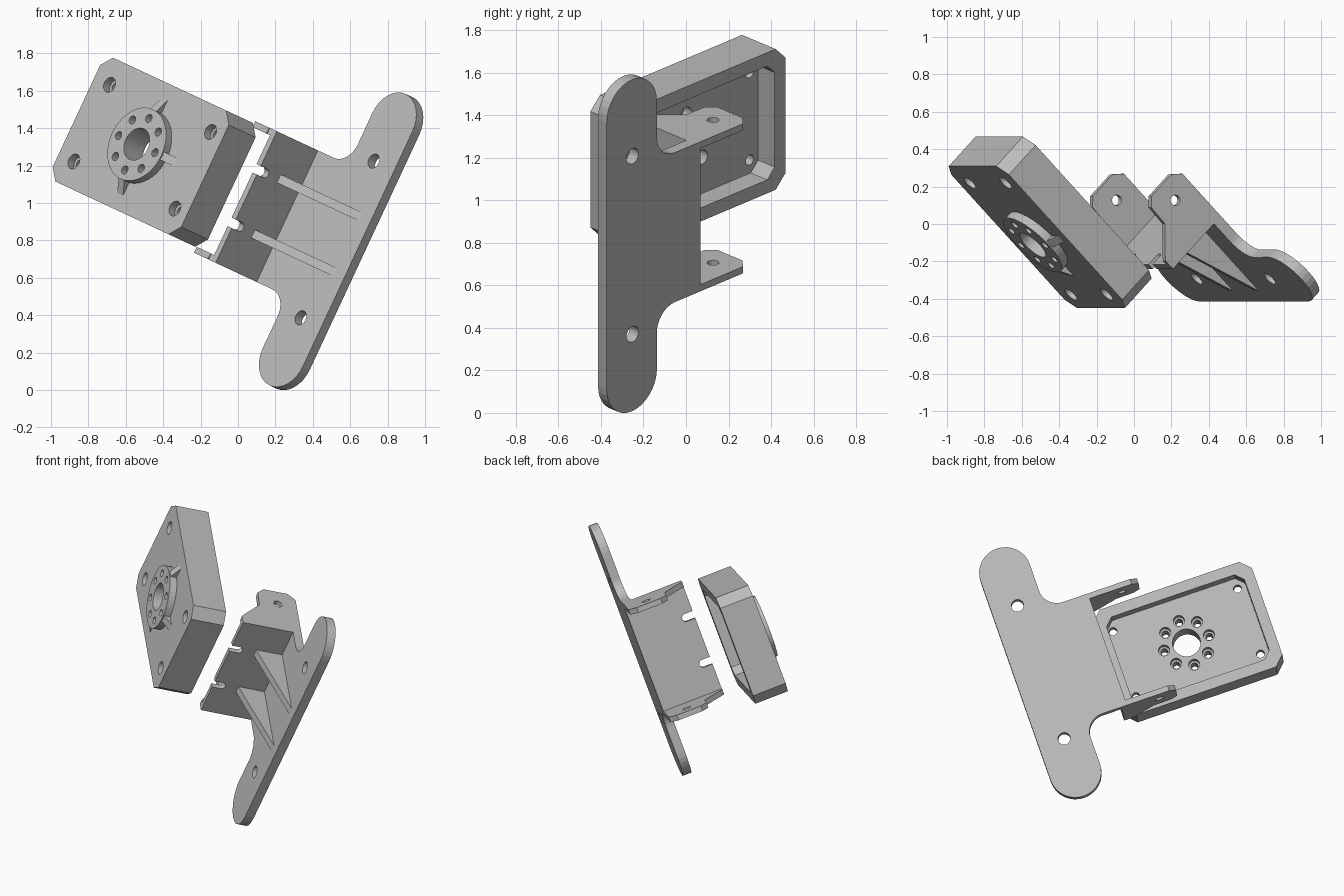
import bpy, bmesh, math
from mathutils import Matrix, Vector

if "Cube" in bpy.data.objects:
    bpy.data.objects.remove(bpy.data.objects["Cube"])

# Tilted working frame: X = u (across plates), Y = w (long axis), Z = n (plate normal)
A = math.radians(25)
v = Vector((math.cos(A), 0, -math.sin(A)))
w = Vector((math.sin(A), 0, math.cos(A)))
y = Vector((0, 1, 0))
u, n = (v - y) / math.sqrt(2), (-v - y) / math.sqrt(2)
FRAME = Matrix((u, w, n)).transposed().to_4x4()

grey = bpy.data.materials.new("plain_grey")
grey.diffuse_color = (0.5, 0.5, 0.5, 1)
grey.use_nodes = True
grey.node_tree.nodes["Principled BSDF"].inputs["Base Color"].default_value = grey.diffuse_color


def add(name, bm):
    bmesh.ops.recalc_face_normals(bm, faces=bm.faces)
    me = bpy.data.meshes.new(name)
    bm.to_mesh(me)
    bm.free()
    me.materials.append(grey)
    ob = bpy.data.objects.new(name, me)
    bpy.context.collection.objects.link(ob)
    ob.matrix_world = FRAME
    return ob


def prism(name, pts, a, b, along="n"):
    """Extrude an outline: (u, w) along n, (u, n) along w, or (w, n) along u."""
    put = {"n": lambda p, h: (p[0], p[1], h),
           "w": lambda p, h: (p[0], h, p[1]),
           "u": lambda p, h: (h, p[0], p[1])}[along]
    bm = bmesh.new()
    lo = [bm.verts.new(put(p, a)) for p in pts]
    hi = [bm.verts.new(put(p, b)) for p in pts]
    bm.faces.new(lo)
    bm.faces.new(hi)
    for i in range(len(pts)):
        j = (i + 1) % len(pts)
        bm.faces.new((lo[i], lo[j], hi[j], hi[i]))
    return add(name, bm)


def arc(cx, cy, r, a0, a1, k=12):
    return [(cx + r * math.cos(math.radians(a0 + (a1 - a0) * i / k)),
             cy + r * math.sin(math.radians(a0 + (a1 - a0) * i / k))) for i in range(k + 1)]


def circle(cx, cy, r, k=32):
    return arc(cx, cy, r, 0, 360, k)[:-1]


def cham_rect(x0, x1, y0, y1, c):
    return [(x0 + c, y0), (x1 - c, y0), (x1, y0 + c), (x1, y1 - c),
            (x1 - c, y1), (x0 + c, y1), (x0, y1 - c), (x0, y0 + c)]


def cut(ob, cutter):
    m = ob.modifiers.new("cut", "BOOLEAN")
    m.operation, m.solver, m.object = "DIFFERENCE", "EXACT", cutter
    bpy.context.view_layer.update()
    bpy.context.view_layer.objects.active = ob
    bpy.ops.object.modifier_apply(modifier=m.name)
    bpy.data.objects.remove(cutter)


def drill(ob, cx, cy, r, a, b, along="n", k=20):
    cut(ob, prism("cutter", circle(cx, cy, r, k), a, b, along))


# ---- T-shaped mounting plate ----
MID, ARM, NB, NF = 0.954, 0.388, 0.05, 0.108
UW, UI = -0.11, -0.145          # outer and inner face of the bracket wall
half = [(UI, -ARM)] + arc(0.024, -ARM - 0.12, 0.12, 90, 0, 8) + arc(0.31, -0.693, 0.167, 180, 360, 16)
outline = [(p, MID + q) for p, q in half] + [(p, MID - q) for p, q in reversed(half)]
t_plate = prism("t_plate", outline, NB, NF)
for s in (-1, 1):
    drill(t_plate, 0.306, MID + s * 0.462, 0.04, 0, 0.2)

# ---- bracket wall with two open slots ----
wall = prism("bracket_wall", [(MID - ARM, NF), (MID + ARM, NF), (MID + ARM, 0.45), (MID - ARM, 0.45)],
             UI, UW, "u")
for s in (-1, 1):
    c = MID + s * 0.158
    slot = arc(c, 0.395, 0.025, 180, 360, 10) + [(c + 0.025, 0.5), (c - 0.025, 0.5)]
    cut(wall, prism("cutter", slot, -0.3, 0.1, "u"))

# ---- pivot ears and ribs, mirrored about the middle ----
ear_pts = [(UI, NB), (-0.43, NB), (-0.475, 0.1), (-0.475, 0.265), (-0.433, 0.308),
           (-0.315, 0.312), (-0.195, 0.43), (-0.17, 0.45), (UI, 0.45)]
rib_pts = [(UW, NF), (0.40, NF), (UW, 0.286)]
for s, side in ((-1, "lower"), (1, "upper")):
    ear = prism(side + "_ear", ear_pts, MID + s * ARM, MID + s * (ARM - 0.035), "w")
    drill(ear, -0.36, 0.18, 0.028, 0, 2, "w")
    c = MID + s * 0.163
    prism(side + "_rib", rib_pts, c - 0.024, c + 0.024, "w")

# ---- hollow housing, open at the back ----
U0, U1, T0, T1, BACK, FRONT, FLOOR = -1.21, -0.137, 0.598, 1.328, 0.55, 0.773, 0.66
CU, CT, TOP = -0.66, 0.963, 0.82
housing = prism("housing", cham_rect(U0, U1, T0, T1, 0.064), BACK, FRONT)
cut(housing, prism("cutter", cham_rect(U0 + .07, U1 - .07, T0 + .07, T1 - .07, 0.05), 0.4, FLOOR))
for cu in (-1.083, -0.24):
    for s in (-1, 1):
        drill(housing, cu, CT + s * 0.226, 0.042, FRONT - 0.05, 0.9)
        drill(housing, cu, CT + s * 0.226, 0.026, 0.6, 0.9)

# ---- raised hub disc with ring of holes through the housing ----
hub = prism("hub_disc", circle(CU, CT, 0.205, 48), FRONT, TOP)
for ob in (hub, housing):
    drill(ob, CU, CT, 0.09, 0.6, 0.9, k=32)
    for cu, ct in circle(CU, CT, 0.152, 8):
        drill(ob, cu, ct, 0.023, 0.6, 0.9, k=16)
for cu, ct in circle(CU, CT, 0.152, 8):
    drill(housing, cu, ct, 0.036, 0.6, FLOOR + 0.05, k=16)

# ---- wedge gussets around the hub ----
G = 0.024
for s, side in ((-1, "lower"), (1, "upper")):
    prism(side + "_hub_gusset", [(CT + s * 0.195, FRONT), (CT + s * 0.28, FRONT), (CT + s * 0.195, TOP - .002)],
          CU - G, CU + G, "u")
prism("side_hub_gusset", [(CU + 0.195, FRONT), (CU + 0.28, FRONT), (CU + 0.195, TOP - .002)], CT - G, CT + G, "w")
